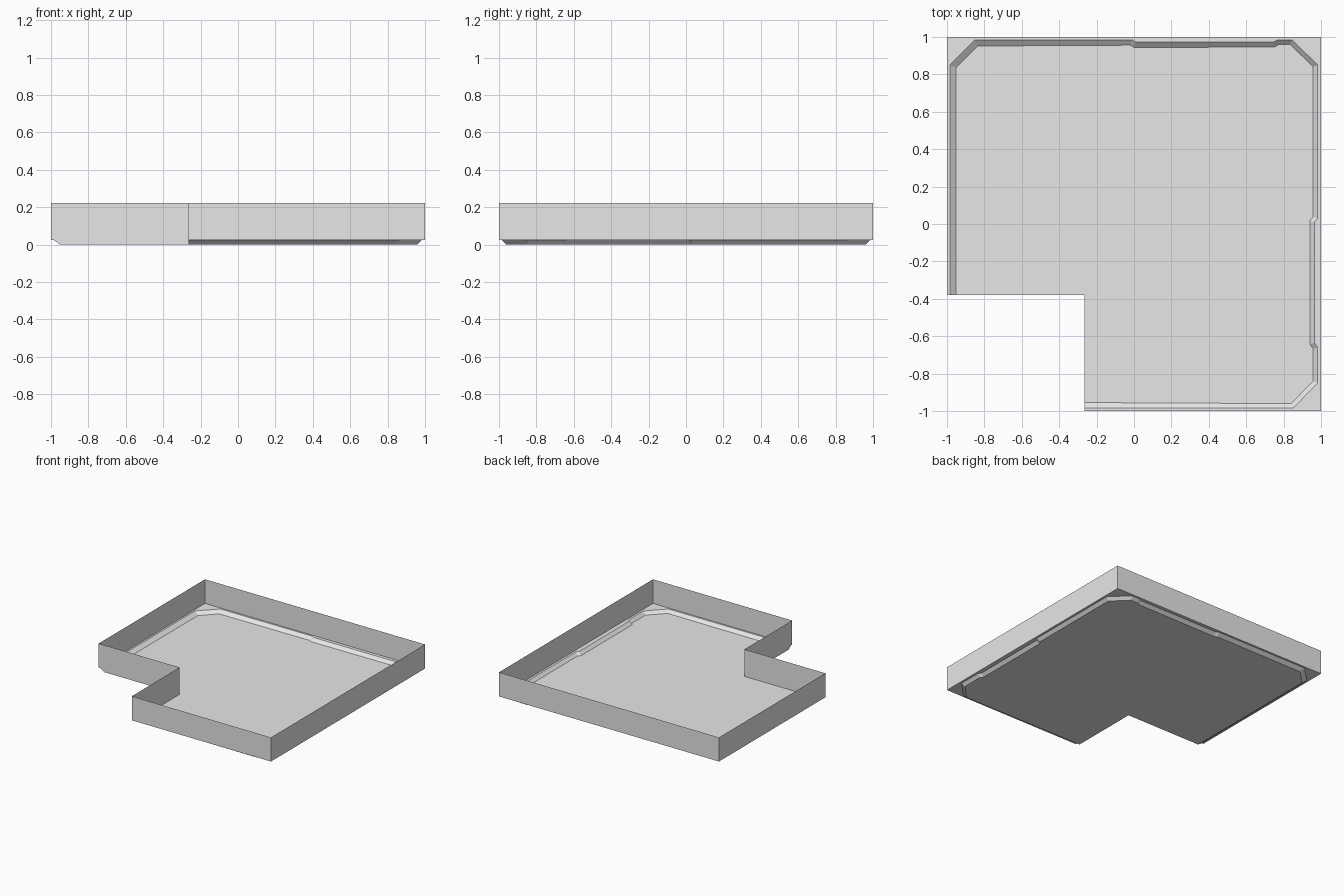
import bpy
from mathutils import Vector

cube = bpy.data.objects.get("Cube")
if cube:
    bpy.data.objects.remove(cube, do_unlink=True)

TOP, LEDGE, BASE = 0.222, 0.024, 0.0
NOTCH_X, NOTCH_Y = -0.265, -0.38

grey = bpy.data.materials.new("light grey")
grey.use_nodes = True
colour = (0.8, 0.8, 0.8, 1)
grey.diffuse_color = colour
grey.node_tree.nodes["Principled BSDF"].inputs["Base Color"].default_value = colour


def part(name, faces):
    """Make one flat-shaded object from a list of polygons."""
    verts, polys = [], []
    for face in faces:
        polys.append(list(range(len(verts), len(verts) + len(face))))
        verts += face
    mesh = bpy.data.meshes.new(name)
    mesh.from_pydata(verts, [], polys)
    mesh.materials.append(grey)
    obj = bpy.data.objects.new(name, mesh)
    bpy.context.collection.objects.link(obj)
    return obj


def at(points, z):
    return [(p[0], p[1], z) for p in points]


def inset(path):
    """Offset an open clockwise path inward with mitred corners."""
    pts = [Vector(p) for p in path]
    normals = []
    for p, q in zip(pts, pts[1:]):
        d = (q - p).normalized()
        normals.append(Vector((d.y, -d.x)))
    result = []
    for i, p in enumerate(pts):
        a = normals[max(i - 1, 0)]
        b = normals[min(i, len(normals) - 1)]
        width = 0.029 - 0.005 * p.x
        result.append(p + (a + b) * width / (1 + a.dot(b)))
    return result


# Outline of the outer walls and of the chamfered, stepped recess
wall = [(-1, NOTCH_Y), (-1, 1), (1, 1), (1, -1), (NOTCH_X, -1)]
rim = [(-0.985, NOTCH_Y), (-0.985, 0.85), (-0.85, 0.985),
       (-0.01, 0.985), (0.01, 0.972), (0.745, 0.972), (0.77, 0.985),
       (0.845, 0.985), (0.982, 0.85),
       (0.982, 0.03), (0.965, 0.01), (0.965, -0.635), (0.982, -0.66),
       (0.982, -0.85), (0.85, -0.985), (NOTCH_X, -0.985)]
floor = inset(rim)
notch = (NOTCH_X, NOTCH_Y)

# Thin outer walls
part("outer_walls", [at([p], LEDGE) + at([p, q], TOP) + at([q], LEDGE)
                     for p, q in zip(wall, wall[1:])])

# Notch walls, whose lower ends follow the bevel profile
part("notch_walls", [
    at([wall[-1]], LEDGE) + at([wall[-1], notch], TOP)
    + at([notch, floor[-1]], BASE) + at([rim[-1]], LEDGE),
    at([notch], BASE) + at([notch, wall[0]], TOP)
    + at([wall[0], rim[0]], LEDGE) + at([floor[0]], BASE)])

# Narrow ledge between the walls and the recess
part("ledge", [at(wall + rim[::-1], LEDGE)])

# Sloping border of the recess
part("floor_bevel", [at(rim[i:i + 2], LEDGE) + at(floor[i:i + 2][::-1], BASE)
                     for i in range(len(rim) - 1)])

# Flat floor
part("floor", [at(floor + [notch], BASE)])
